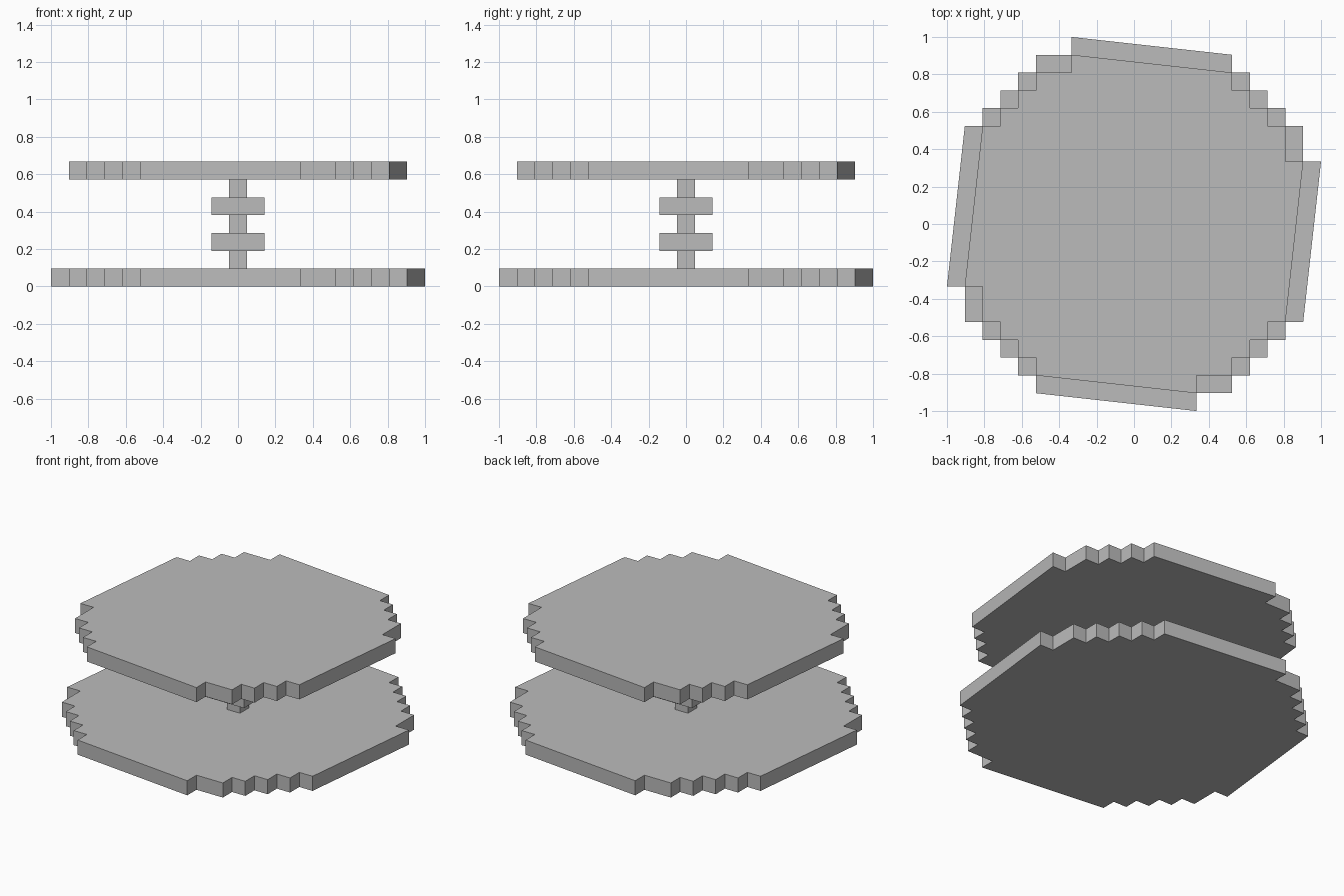
import bpy
import bmesh

cube = bpy.data.objects.get("Cube")
if cube:
    bpy.data.objects.remove(cube, do_unlink=True)

U = 2 / 21  # one block

grey = bpy.data.materials.new("plain grey")
grey.use_nodes = True
colour = (0.5, 0.5, 0.5, 1)
grey.diffuse_color = colour
grey.node_tree.nodes["Principled BSDF"].inputs["Base Color"].default_value = colour


def prism(name, outline, z0, z1):
    """Extrude an outline given in block units between two heights."""
    bm = bmesh.new()
    base = bm.faces.new([bm.verts.new((x * U, y * U, z0 * U)) for x, y in outline])
    top = bmesh.ops.extrude_face_region(bm, geom=[base])["geom"]
    moved = [v for v in top if isinstance(v, bmesh.types.BMVert)]
    bmesh.ops.translate(bm, verts=moved, vec=(0, 0, (z1 - z0) * U))
    bmesh.ops.recalc_face_normals(bm, faces=bm.faces)
    mesh = bpy.data.meshes.new(name)
    bm.to_mesh(mesh)
    bm.free()
    mesh.materials.append(grey)
    obj = bpy.data.objects.new(name, mesh)
    bpy.context.collection.objects.link(obj)
    return obj


def stepped_circle(steps):
    """Stair-step a quarter outline, then rotate it into a full ring."""
    quarter = []
    for i, r in enumerate(steps[:-1]):
        quarter.append((r, steps[-1 - i]))
        if i < len(steps) - 2:
            quarter.append((steps[i + 1], steps[-1 - i]))
    ring = []
    for turn in range(4):
        ring += quarter
        quarter = [(-y, x) for x, y in quarter]
    return ring


def square(r):
    return [(r, r), (-r, r), (-r, -r), (r, -r)]


# Stepped discs: radii from the rim inwards, ending at the flat's half width
prism("base_disc", stepped_circle([10.5, 9.5, 8.5, 7.5, 6.5, 5.5, 3.5]), 0, 1)
prism("top_disc", stepped_circle([9.5, 8.5, 7.5, 6.5, 5.5, 3.5]), 6, 7)

# Collars on the central post
for name, z in (("lower_collar", 2), ("upper_collar", 4)):
    prism(name, square(1.5), z, z + 1)

# Post segments between the discs and collars
for name, z in (("lower_post", 1), ("middle_post", 3), ("upper_post", 5)):
    prism(name, square(0.5), z, z + 1)
